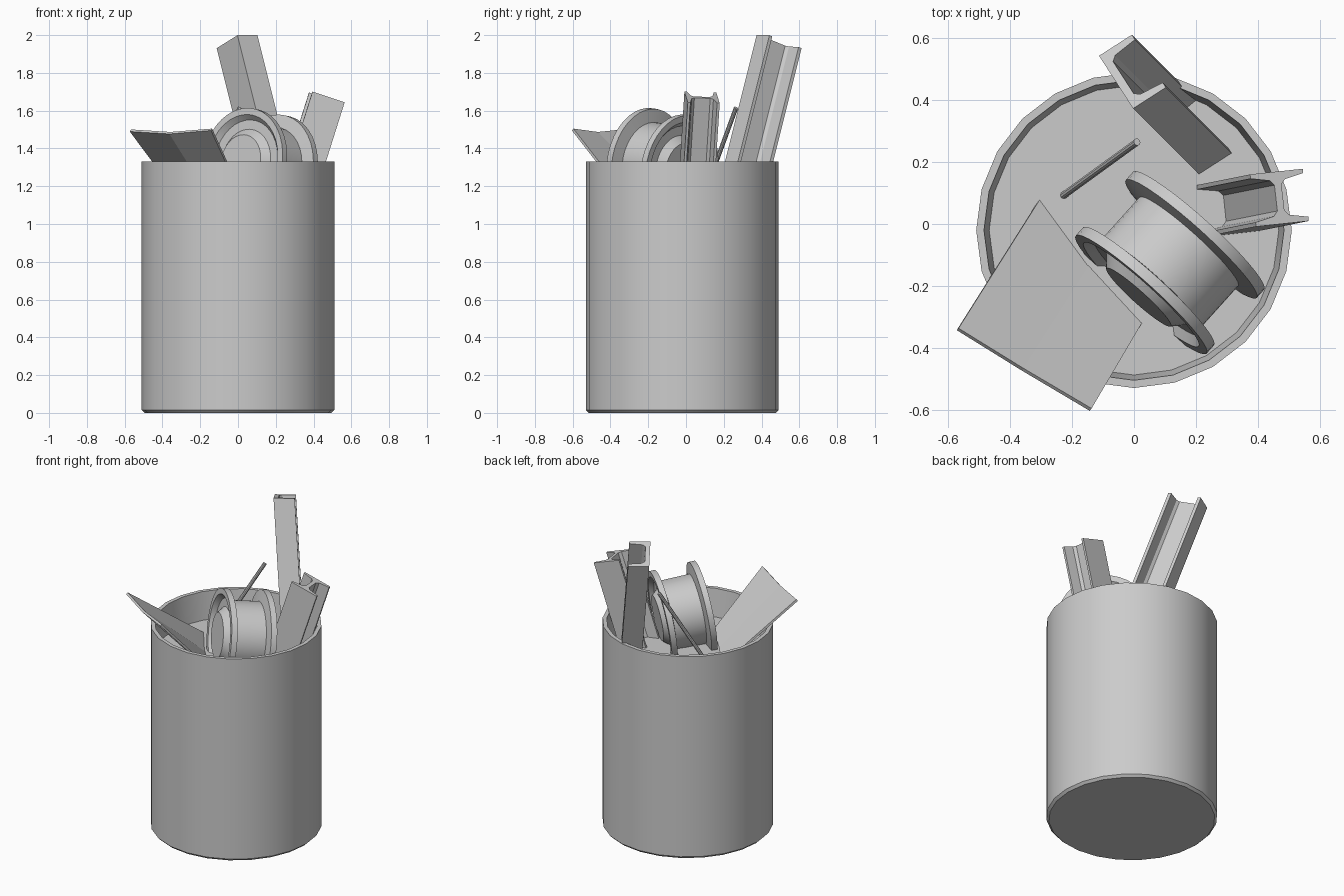
import bpy, bmesh, math
from mathutils import Vector as V

if "Cube" in bpy.data.objects:
    bpy.data.objects.remove(bpy.data.objects["Cube"])


def finish(name, bm, smooth=False):
    bmesh.ops.remove_doubles(bm, verts=bm.verts, dist=1e-5)
    bmesh.ops.recalc_face_normals(bm, faces=bm.faces)
    me = bpy.data.meshes.new(name)
    bm.to_mesh(me)
    bm.free()
    ob = bpy.data.objects.new(name, me)
    bpy.context.collection.objects.link(ob)
    if smooth:
        bpy.ops.object.select_all(action='DESELECT')
        ob.select_set(True)
        bpy.context.view_layer.objects.active = ob
        bpy.ops.object.shade_smooth_by_angle(angle=math.radians(30))
    return ob


def lathe(name, profile, origin, axis, sides):
    """Spin (radius, height) points, starting and ending on the axis."""
    bm = bmesh.new()
    rot = V((0, 0, 1)).rotation_difference(V(axis))
    rings = []
    for r, h in profile:
        n = sides if r > 0 else 1
        rings.append([bm.verts.new(V(origin) + rot @ V((
            r * math.cos(2 * math.pi * i / sides),
            r * math.sin(2 * math.pi * i / sides), h))) for i in range(n)])
    for p, q in zip(rings, rings[1:]):
        for i in range(sides):
            j = (i + 1) % sides
            if len(p) == 1:
                bm.faces.new((p[0], q[i], q[j]))
            elif len(q) == 1:
                bm.faces.new((p[i], p[j], q[0]))
            else:
                bm.faces.new((p[i], p[j], q[j], q[i]))
    return finish(name, bm, True)


def extrude(name, pts, origin, a, b, path):
    """Sweep a flat section, laid out along a and b, down a straight path."""
    bm = bmesh.new()
    a, b, path = V(a).normalized(), V(b).normalized(), V(path)
    top = [bm.verts.new(V(origin) + a * x + b * y) for x, y in pts]
    low = [bm.verts.new(v.co + path) for v in top]
    n = len(pts)
    bm.faces.new(top)
    bm.faces.new(low[::-1])
    for i in range(n):
        j = (i + 1) % n
        bm.faces.new((top[i], top[j], low[j], low[i]))
    return finish(name, bm, True)


# Barrel: solid body with raised rim and the fill level just under it
lathe("barrel", [(0, 0), (.495, 0), (.51, .015), (.51, 1.33), (.485, 1.33),
                 (.468, 1.15), (0, 1.15)], (0, -.02, 0), (0, 0, 1), 24)

# Tall channel, open towards the right
aw, ah, t = .063, .107, .028
channel = [(-aw, -ah), (aw, -ah), (aw, -ah + t * .7), (-aw + t * 1.6, -ah + t),
           (-aw + t, -ah + t * 1.5), (-aw + t, ah - t * 1.5),
           (-aw + t * 1.6, ah - t), (aw, ah - t * .7), (aw, ah), (-aw, ah)]
extrude("tall_channel", channel, (-.005, .4925, 1.965),
        (.84, .54, 0), (.51, -.79, .32), V((-.25, .25, 1)) * -.9)

# Short beam with tapered flanges
quarter = [(.09, .085), (.09, .071), (.026, .058), (.012, .042)]
beam = (quarter + [(x, -y) for x, y in quarter[::-1]]
        + [(-x, -y) for x, y in quarter] + [(-x, y) for x, y in quarter[::-1]])
extrude("short_beam", beam, (.47, .085, 1.67),
        (.94, .1, -.31), (-.114, .986, -.03), V((.3, .06, .95)) * -.62)

# Thin rod
top, foot = V((.01, .265, 1.615)), V((-.245, .08, 1.11))
length = (top - foot).length
lathe("thin_rod", [(0, 0), (.012, 0), (.012, length), (0, length)],
      foot, top - foot, 10)

# Spool: two flanges, drum and a stepped hub at each end
near, far = V((.035, -.215, 1.33)), V((.197, -.035, 1.295))
half = (far - near).length / 2
side = [(0, half + .03), (.14, half + .03), (.175, half - .01),
        (.225, half - .01), (.25, half + .018), (.285, half + .018),
        (.285, half - .018), (.215, half - .03)]
lathe("spool", [(r, -h) for r, h in side] + side[::-1],
      (near + far) / 2, far - near, 36)

# Bent metal sheet leaning over the rim
bm = bmesh.new()
rows = [[(-.57, -.34, 1.495), (-.36, -.47, 1.482), (-.14, -.60, 1.50)],
        [(-.305, .08, 1.14), (-.143, -.13, 1.135), (.025, -.32, 1.14)]]
up, low = [[bm.verts.new(p) for p in row] for row in rows]
for i in range(2):
    bm.faces.new((up[i], low[i], low[i + 1], up[i + 1]))
sheet = finish("bent_sheet", bm)
solid = sheet.modifiers.new("thickness", 'SOLIDIFY')
solid.thickness = .014
solid.offset = 0
